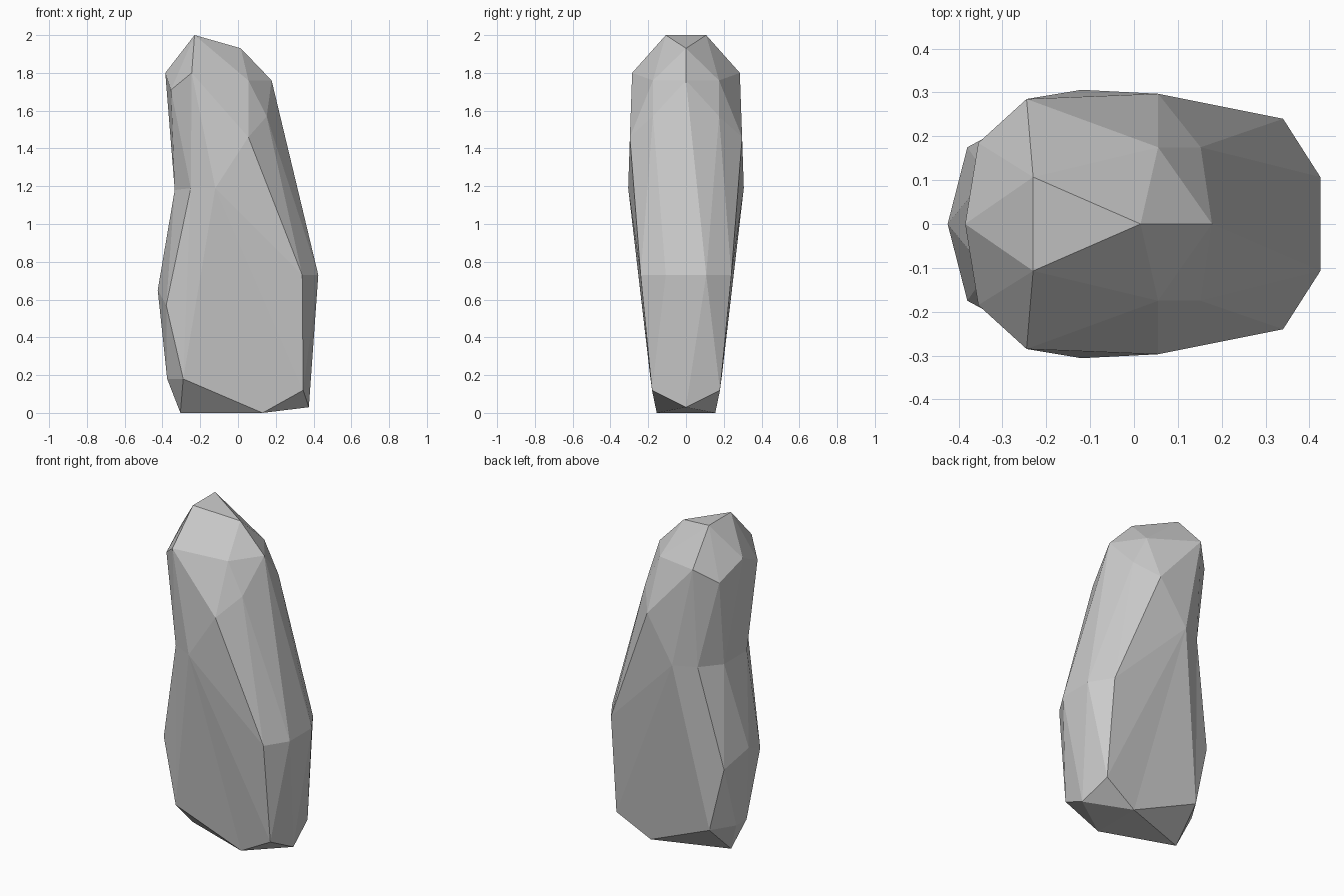
import bpy, bmesh

if "Cube" in bpy.data.objects:
    bpy.data.objects.remove(bpy.data.objects["Cube"])

# Corner points of one half, grouped by part: (x, y, z)
base = [(-.305, 0, 0), (.13, .155, 0), (.375, 0, .03), (.345, .18, .12),
        (-.29, .188, .18), (-.375, .05, .18)]
belly = [(-.38, .175, .57), (-.425, 0, .65), (-.28, .25, .65),
         (.34, .24, .73), (.425, .107, .73)]
head = [(.055, .297, 1.46), (.2, 0, 1.48), (.152, .175, 1.57),
        (-.355, .185, 1.71), (.055, .175, 1.76), (.178, 0, 1.76),
        (-.245, .285, 1.8), (-.385, 0, 1.8), (.015, 0, 1.93), (-.23, .107, 2)]
# Hollow corners, skinned while pushed outward and then pulled back in
waist = [(-.335, .11, 1.18), (-.25, .245, 1.19), (-.12, .306, 1.19)]
dent = [(0, .21, .55)]

bm = bmesh.new()
rest = {}


def add(points, lift=1.0):
    for x, y, z in points:
        for s in ((1, -1) if y else (1,)):
            v = bm.verts.new((x * lift, s * y * lift, z))
            rest[v] = (x, s * y, z)


add(base + belly + head)
add(waist, 1.3)
add(dent, 1.22)

# Faceted skin over the corners
hull = bmesh.ops.convex_hull(bm, input=bm.verts[:])
for v in bm.verts:
    v.co = rest[v]
bmesh.ops.delete(bm, geom=[v for v in bm.verts if not v.link_faces], context='VERTS')
bmesh.ops.recalc_face_normals(bm, faces=bm.faces[:])

mesh = bpy.data.meshes.new("standing_stone")
bm.to_mesh(mesh)
bm.free()
stone = bpy.data.objects.new("standing_stone", mesh)
bpy.context.collection.objects.link(stone)
